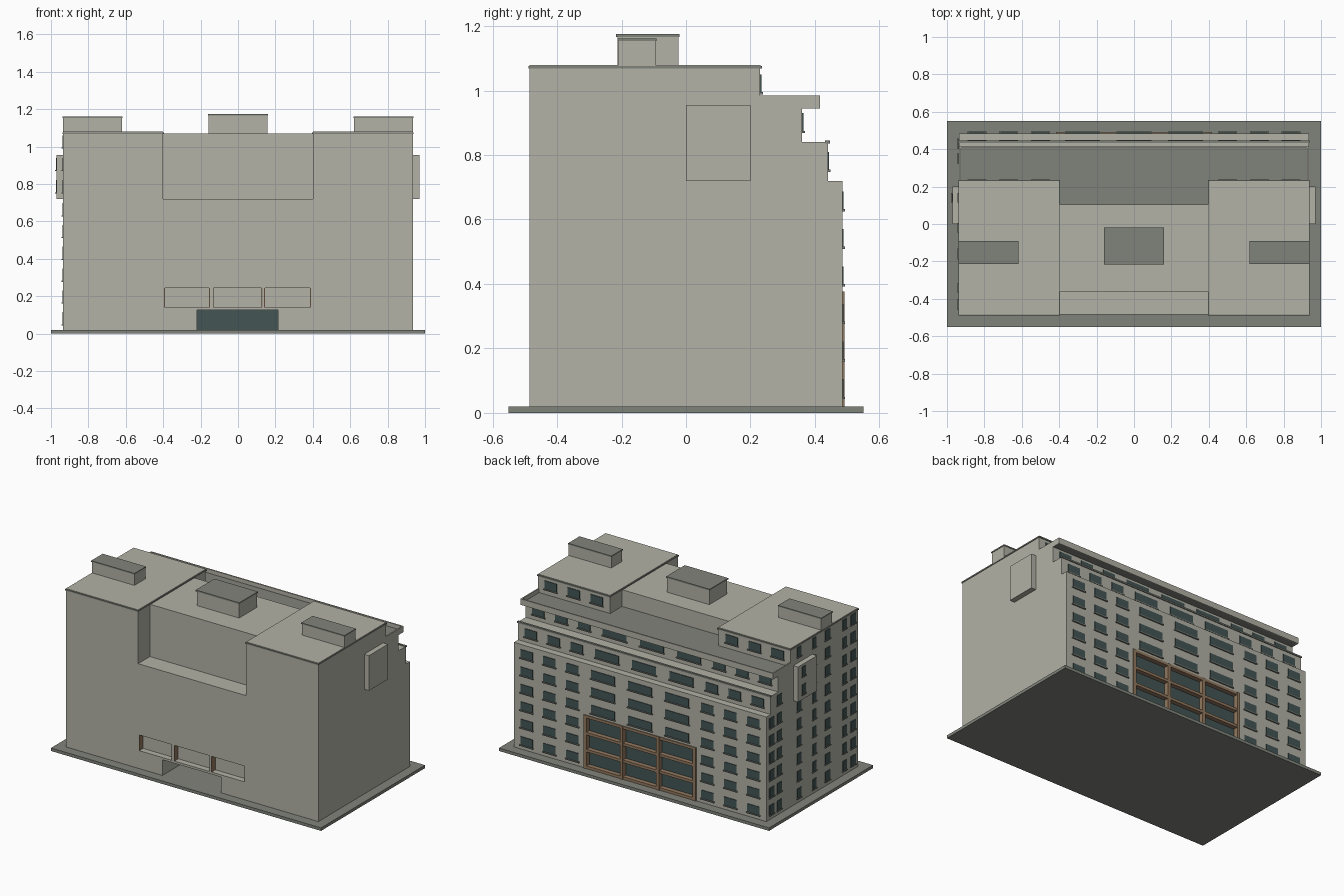
import bpy, bmesh

if "Cube" in bpy.data.objects:
    bpy.data.objects.remove(bpy.data.objects["Cube"])


def material(name, rgb):
    m = bpy.data.materials.new(name)
    m.diffuse_color = (*rgb, 1)
    m.use_nodes = True
    m.node_tree.nodes["Principled BSDF"].inputs["Base Color"].default_value = m.diffuse_color
    return m


WALL = material("warm grey wall", (0.45, 0.445, 0.385))
DARK = material("dark grey", (0.216, 0.227, 0.195))
GLASS = material("teal glass", (0.056, 0.091, 0.091))
BROWN = material("brown frame", (0.29, 0.19, 0.115))


def boxes(name, items, mat):
    """One object from a list of (x0, x1, y0, y1, z0, z1) boxes."""
    bm = bmesh.new()
    for x0, x1, y0, y1, z0, z1 in items:
        vs = bmesh.ops.create_cube(bm, size=1)["verts"]
        for v in vs:
            v.co.x = x1 if v.co.x > 0 else x0
            v.co.y = y1 if v.co.y > 0 else y0
            v.co.z = z1 if v.co.z > 0 else z0
    me = bpy.data.meshes.new(name)
    bm.to_mesh(me)
    bm.free()
    me.materials.append(mat)
    ob = bpy.data.objects.new(name, me)
    bpy.context.collection.objects.link(ob)
    return ob


def prism(name, pts, z0, z1, mat):
    """Plan outline extruded upward."""
    bm = bmesh.new()
    f = bm.faces.new([bm.verts.new((x, y, z0)) for x, y in pts])
    top = bmesh.ops.extrude_face_region(bm, geom=[f])["geom"]
    for v in top:
        if isinstance(v, bmesh.types.BMVert):
            v.co.z = z1
    bmesh.ops.recalc_face_normals(bm, faces=bm.faces)
    me = bpy.data.meshes.new(name)
    bm.to_mesh(me)
    bm.free()
    me.materials.append(mat)
    ob = bpy.data.objects.new(name, me)
    bpy.context.collection.objects.link(ob)
    return ob


W, F = 0.935, -0.485          # half width, front plane
C, FC = 0.4, -0.36            # half width and front of the recessed centre
NICHES = [(-0.395, -0.15), (-0.135, 0.13), (0.14, 0.39)]

# ground slab
boxes("ground_slab", [(-1, 1, -0.55, 0.55, 0, 0.02)], DARK)

# lower block with entrance, niches and glazed bay cut out
lower = boxes("lower_block", [(-W, W, F, 0.485, 0.015, 0.72)], WALL)
cuts = [(a, b, F - 0.1, F + 0.04, 0.14, 0.245) for a, b in NICHES]
cuts += [(-0.22, 0.215, F - 0.1, F + 0.25, 0.0, 0.125),
         (-0.41, 0.41, 0.455, 0.6, 0.025, 0.372)]
cutter = boxes("cutter", cuts, WALL)
cutter.hide_render = True
mod = lower.modifiers.new("openings", "BOOLEAN")
mod.operation, mod.solver, mod.object = "DIFFERENCE", "EXACT", cutter
bpy.context.view_layer.objects.active = lower
bpy.ops.object.modifier_apply(modifier=mod.name)
bpy.data.objects.remove(cutter)

# entrance glass and brown niche sides
boxes("entrance_glass", [(-0.22, 0.215, F + 0.242, F + 0.25, 0.02, 0.125)], GLASS)
boxes("niche_sides", [(x, x + 0.004, F + 0.001, F + 0.04, 0.14, 0.245)
                      for a, b in NICHES for x in (a, b - 0.004)], BROWN)

# upper tiers stepping back
for name, back, z0, z1 in (("middle_tier", 0.44, 0.72, 0.84), ("upper_tier", 0.36, 0.84, 0.945)):
    prism(name, [(-W, F), (-C, F), (-C, FC), (C, FC), (C, F), (W, F), (W, back), (-W, back)],
          z0, z1, WALL)
boxes("middle_cornice", [(-W - 0.003, W + 0.003, 0.432, 0.446, 0.835, 0.845)], DARK)

# terrace with parapet
boxes("terrace_floor", [(-W + 0.004, W - 0.004, 0.09, 0.41, 0.945, 0.958)], DARK)
boxes("terrace_parapet", [(-W, W, 0.407, 0.416, 0.945, 0.985)]
      + [(s * W - 0.0045 - s * 0.0045, s * W + 0.0045 - s * 0.0045, 0.23, 0.407, 0.945, 0.985)
         for s in (-1, 1)], WALL)

# top storey: two wings and a set-back centre
boxes("top_centre", [(-C, C, FC, 0.105, 0.945, 1.07)], WALL)
for s, n in ((-1, "left"), (1, "right")):
    x0, x1 = sorted((s * C, s * W))
    boxes(n + "_wing", [(x0, x1, F, 0.23, 0.945, 1.068)], WALL)
    boxes(n + "_wing_trim", [(x0 - 0.004, x1 + 0.004, F - 0.004, 0.236, 1.068, 1.076)], DARK)
    boxes(n + "_wing_roof", [(x0, x1, F, 0.231, 1.07, 1.08)], WALL)
    # stair heads
    x0, x1 = sorted((s * 0.62, s * W))
    boxes(n + "_stair_head", [(x0, x1, -0.21, -0.095, 1.07, 1.154)], WALL)
    boxes(n + "_stair_cap", [(x0 - 0.003, x1 + 0.003, -0.213, -0.092, 1.154, 1.162)], DARK)
    # side bay
    x0, x1 = sorted((s * W, s * 0.97))
    boxes(n + "_side_bay", [(x0, x1, 0, 0.2, 0.72, 0.955)], WALL)
boxes("lift_house", [(-0.157, 0.157, -0.212, -0.023, 1.06, 1.166)], WALL)
boxes("lift_house_cap", [(-0.161, 0.161, -0.217, -0.02, 1.166, 1.175)], DARK)

# rear windows: three narrow, three wide, three narrow columns
glass, sills = [], []


def rear_window(x, w, y, z, h=0.055):
    glass.append((x - w / 2, x + w / 2, y - 0.002, y + 0.004, z, z + h))
    sills.append((x - w / 2 - 0.006, x + w / 2 + 0.006, y - 0.002, y + 0.009, z - 0.007, z))


narrow = [s * x for s in (-1, 1) for x in (0.5, 0.67, 0.84)]
wide = [-0.275, 0, 0.275]
rows = [(0.485, 0.05 + 0.1165 * i) for i in range(6)] + [(0.44, 0.755), (0.36, 0.875)]
for i, (y, z) in enumerate(rows):
    for x in narrow:
        rear_window(x, 0.09, y, z)
    if i >= 3:
        for x in wide:
            rear_window(x, 0.175, y, z)
for x in narrow:
    rear_window(x, 0.09, 0.23, 0.995)

# left side windows
cols = [(0.43, 0.05), (0.35, 0.05), (0.14, 0.04), (-0.02, 0.04),
        (-0.16, 0.05), (-0.34, 0.04), (-0.43, 0.05)]
levels = [z for _, z in rows] + [0.995]
limits = [0.485] * 6 + [0.44, 0.36, 0.23]
for z, lim in zip(levels, limits):
    for y, w in cols:
        if y + w / 2 > lim:
            continue
        x = -0.97 if 0 < y < 0.2 and 0.72 < z < 0.95 else -W
        glass.append((x - 0.004, x + 0.002, y - w / 2, y + w / 2, z, z + 0.065))
        sills.append((x - 0.008, x + 0.002, y - w / 2 - 0.005, y + w / 2 + 0.005, z - 0.006, z))
boxes("window_glass", glass, GLASS)
boxes("window_sills", sills, DARK)

# glazed bay at the rear: glass with a three by three brown grid
boxes("bay_glass", [(-0.41, 0.41, 0.452, 0.46, 0.025, 0.372)], GLASS)
grid = [(x - 0.011, x + 0.011, 0.456, 0.492, 0.02, 0.377)
        for x in (-0.405, -0.135, 0.135, 0.405)]
grid += [(-0.405, 0.405, 0.456, 0.49, z - 0.009, z + 0.009)
         for z in (0.03, 0.142, 0.255, 0.368)]
boxes("bay_frame", grid, BROWN)
